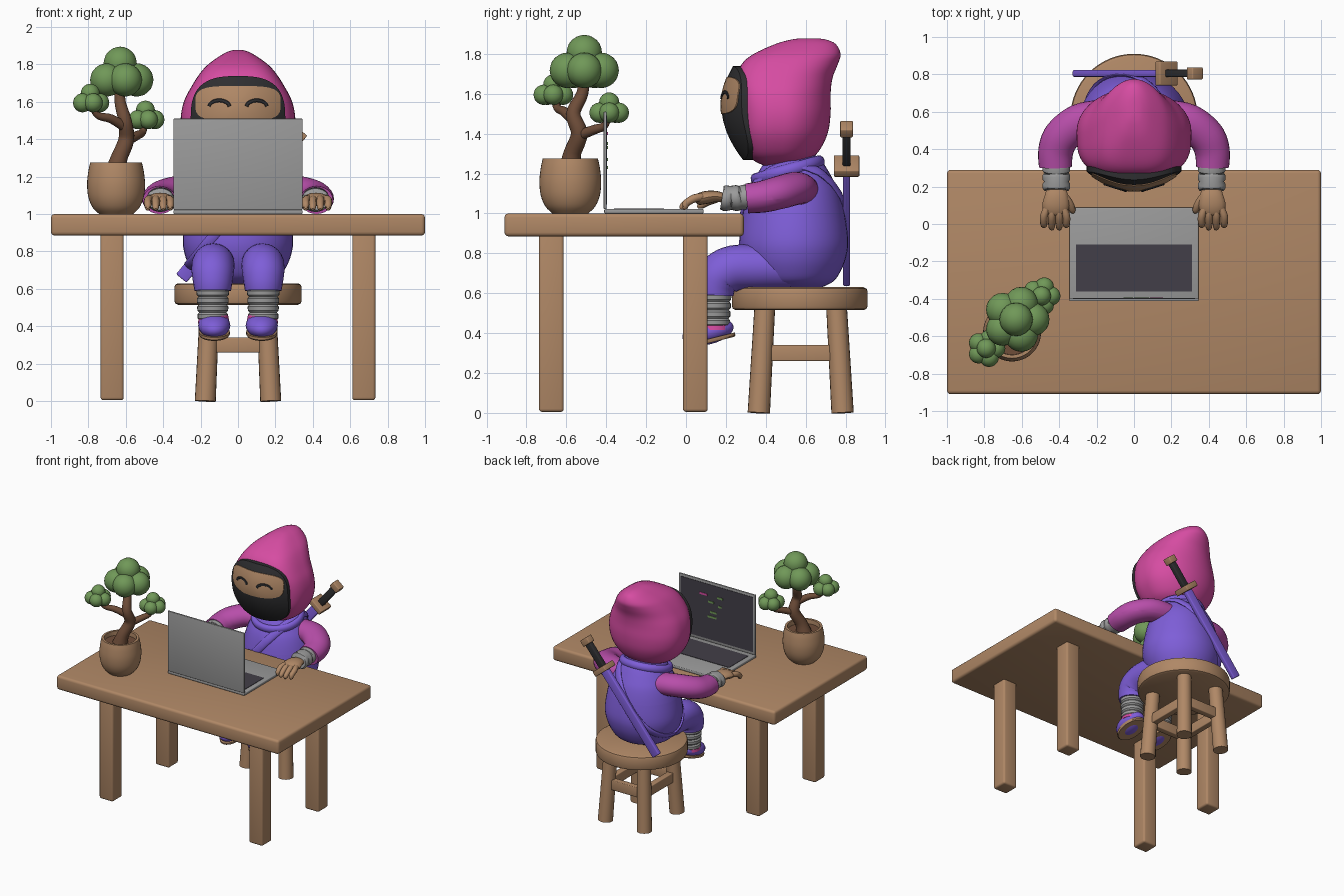
import bpy, bmesh, math
from math import sin, cos, pi, radians
from mathutils import Vector, Matrix

if "Cube" in bpy.data.objects:
    bpy.data.objects.remove(bpy.data.objects["Cube"])


def material(name, rgb):
    m = bpy.data.materials.new(name)
    m.diffuse_color = [((c / 255 + 0.055) / 1.055) ** 2.4 for c in rgb] + [1]
    m.use_nodes = True
    m.node_tree.nodes["Principled BSDF"].inputs["Base Color"].default_value = m.diffuse_color
    return m


TAN = material("tan", (176, 136, 102))
BROWN = material("dark_brown", (110, 77, 57))
GREEN = material("leaf_green", (112, 152, 88))
PINK = material("pink", (214, 76, 162))
ORCHID = material("orchid", (184, 78, 170))
PURPLE = material("purple", (156, 78, 186))
VIOLET = material("violet", (126, 94, 216))
GREY = material("grey", (155, 155, 155))
BLACK = material("black", (46, 46, 48))
SLATE = material("slate", (66, 63, 72))


def add(name, bm, *mats):
    bmesh.ops.recalc_face_normals(bm, faces=bm.faces)
    me = bpy.data.meshes.new(name)
    bm.to_mesh(me)
    bm.free()
    for m in mats:
        me.materials.append(m)
    ob = bpy.data.objects.new(name, me)
    bpy.context.collection.objects.link(ob)
    return ob


def box(name, lo, hi, mat, bevel=0.0, tilt=None):
    lo, hi = Vector(lo), Vector(hi)
    bm = bmesh.new()
    size = Matrix.Diagonal((*(hi - lo), 1))
    bmesh.ops.create_cube(bm, size=1, matrix=Matrix.Translation((lo + hi) / 2) @ size)
    if bevel:
        bmesh.ops.bevel(bm, geom=bm.edges[:], offset=bevel, segments=3, profile=0.5, affect='EDGES')
    if tilt:
        bm.transform(tilt)
    return add(name, bm, mat)


def loft(name, rings, mat, closed=False):
    bm = bmesh.new()
    vs = [[bm.verts.new(p) for p in r] for r in rings]
    n = len(vs[0])
    for a, b in zip(vs, vs[1:] + (vs[:1] if closed else [])):
        for i in range(n):
            bm.faces.new((a[i], a[(i + 1) % n], b[(i + 1) % n], b[i]))
    if not closed:
        bm.faces.new(vs[0])
        bm.faces.new(vs[-1])
    return add(name, bm, mat)


def smooth(pts, k=5):
    """Catmull-Rom through tuples of any length."""
    p = [pts[0]] + list(pts) + [pts[-1]]
    out = []
    for i in range(1, len(p) - 2):
        for j in range(k):
            t = j / k
            out.append(tuple(0.5 * (2 * b + (c - a) * t + (2 * a - 5 * b + 4 * c - d) * t * t
                                    + (3 * b - a - 3 * c + d) * t ** 3)
                             for a, b, c, d in zip(p[i - 1], p[i], p[i + 1], p[i + 2])))
    return out + [tuple(pts[-1])]


def tube(name, pts, mat, ref=(0, 0, 1), n=16, flat=(1, 1), closed=False):
    """Sweep an ellipse along (x, y, z, radius) points."""
    rings, ref, m = [], Vector(ref), len(pts)
    for i, p in enumerate(pts):
        a, b = (pts[i - 1], pts[(i + 1) % m]) if closed else (pts[max(i - 1, 0)], pts[min(i + 1, m - 1)])
        t = (Vector(b[:3]) - Vector(a[:3])).normalized()
        u = t.cross(ref).normalized()
        v = u.cross(t)
        rings.append([Vector(p[:3]) + p[3] * (u * cos(2 * pi * j / n) * flat[0] + v * sin(2 * pi * j / n) * flat[1])
                      for j in range(n)])
    return loft(name, rings, mat, closed)


def lathe(name, prof, cx, cy, mat, sx=1, n=40):
    return loft(name, [[(cx + sx * r * cos(2 * pi * j / n), cy + r * sin(2 * pi * j / n), z) for j in range(n)]
                       for r, z in prof], mat)


def cut_colours(ob, axis, levels, mats):
    """Cut clean lines across an axis and colour the slices upwards."""
    bm = bmesh.new()
    bm.from_mesh(ob.data)
    no = [0, 0, 0]
    no[axis] = 1
    for h in levels:
        bmesh.ops.bisect_plane(bm, geom=bm.verts[:] + bm.edges[:] + bm.faces[:], plane_co=[h * c for c in no], plane_no=no)
    for f in bm.faces:
        f.material_index = sum(f.calc_center_median()[axis] > h for h in levels)
    bm.to_mesh(ob.data)
    bm.free()
    ob.data.materials.clear()
    for m in mats:
        ob.data.materials.append(m)


# Table
box("table_top", (-1, -0.91, 0.885), (1, 0.29, 1.0), TAN, 0.02)
for s in (-1, 1):
    for y in (-0.675, 0.047):
        box("table_leg", (s * 0.673 - 0.062, y - 0.062, 0.005), (s * 0.673 + 0.062, y + 0.062, 0.9), TAN, 0.015)

# Stool
lathe("stool_seat", [(0.32, 0.515), (0.335, 0.522), (0.34, 0.535), (0.34, 0.61), (0.335, 0.623), (0.32, 0.63)], 0, 0.57, TAN, n=64)
for s in (-1, 1):
    for q in (-1, 1):
        tube("stool_leg", [(s * 0.175, 0.575 + q * 0.21, 0, 0.056), (s * 0.15, 0.575 + q * 0.18, 0.53, 0.052)], TAN, (0, 1, 0), 20)
    box("stool_side_rung", (s * 0.16 - 0.025, 0.39, 0.26), (s * 0.16 + 0.025, 0.76, 0.34), TAN, 0.006)
    box("stool_cross_rung", (-0.16, 0.55 + s * 0.195, 0.26), (0.16, 0.6 + s * 0.195, 0.34), TAN, 0.006)

# Laptop
box("laptop_base", (-0.345, -0.41, 1.0), (0.345, 0.088, 1.022), GREY, 0.006)
box("laptop_lid", (-0.345, -0.413, 1.022), (0.345, -0.398, 1.51), GREY, 0.005)
box("keyboard", (-0.31, -0.36, 1.02), (0.31, -0.11, 1.025), SLATE)
box("screen", (-0.325, -0.4, 1.045), (0.325, -0.395, 1.49), SLATE)
for x, z, w, m in ((0.12, 1.40, 0.07, PINK), (-0.03, 1.40, 0.05, GREEN), (0.05, 1.35, 0.05, GREEN), (-0.03, 1.33, 0.03, GREEN),
                   (0.03, 1.27, 0.06, GREEN), (0.04, 1.23, 0.08, GREEN)):
    box("code_line", (x - w / 2, -0.397, z - 0.008), (x + w / 2, -0.392, z + 0.008), m)

# Potted tree
px, py = -0.652, -0.58
lathe("pot", smooth([(0.09, 1.0), (0.125, 1.035), (0.148, 1.09), (0.155, 1.16), (0.148, 1.23), (0.138, 1.275)], 4)
      + [(0.12, 1.275), (0.118, 1.23)], px, py, TAN)
lathe("soil", [(0.12, 1.225), (0.119, 1.24)], px, py, BROWN)
for name, path in (
        ("trunk", [(-0.655, -0.58, 1.22, 0.06), (-0.635, -0.57, 1.3, 0.045), (-0.597, -0.535, 1.4, 0.042),
                   (-0.605, -0.565, 1.5, 0.036), (-0.63, -0.52, 1.6, 0.03), (-0.63, -0.51, 1.7, 0.025)]),
        ("left_branch", [(-0.61, -0.565, 1.47, 0.028), (-0.68, -0.61, 1.51, 0.024), (-0.75, -0.645, 1.53, 0.02), (-0.79, -0.665, 1.6, 0.018)]),
        ("right_branch", [(-0.6, -0.54, 1.39, 0.028), (-0.54, -0.46, 1.42, 0.024), (-0.51, -0.41, 1.44, 0.02), (-0.495, -0.385, 1.5, 0.018)])):
    tube(name, smooth(path), BROWN, (0.3, 1, 0))
for name, c, s in (("top_leaves", (-0.63, -0.51, 1.735), 0.178), ("left_leaves", (-0.79, -0.665, 1.605), 0.102),
                   ("right_leaves", (-0.495, -0.385, 1.515), 0.102)):
    bm = bmesh.new()
    blobs = [(0, 0, 0.4, 0.5), (0, 0, 0, 0.55)] + [(0.5 * cos(a * 2 * pi / 5), 0.5 * sin(a * 2 * pi / 5), -0.1, 0.5) for a in range(5)]
    for x, y, z, r in blobs:
        bmesh.ops.create_icosphere(bm, subdivisions=3, radius=r * s, matrix=Matrix.Translation(Vector(c) + s * Vector((x, y, z))))
    add(name, bm, GREEN)

# Tunic body with colour bands
BANDS, BAND_MATS = (0.86, 1.0, 1.165), (VIOLET, PURPLE, ORCHID, PINK)
BY, BX = 0.54, 1.08
profile = smooth([(0.13, 0.625), (0.2, 0.66), (0.24, 0.72), (0.265, 0.79), (0.273, 0.87), (0.255, 1.0),
                  (0.23, 1.1), (0.2, 1.165), (0.15, 1.25), (0.1, 1.3)], 4)
cut_colours(lathe("tunic", profile, 0, BY, VIOLET, BX), 2, BANDS, BAND_MATS)


def body_radius(z):
    for (r0, z0), (r1, z1) in zip(profile, profile[1:]):
        if z0 <= z <= z1:
            return r0 + (r1 - r0) * (z - z0) / (z1 - z0)
    return 0


# Chest strap, wrapped round the body in the sword's plane, and collar
d = Vector((0.634, 0, 0.773))
strap = []
for i in range(64):
    t = 2 * pi * i / 64
    v, k = d * cos(t) + Vector((0, sin(t), 0)), 0.05
    while math.hypot(v.x * k / BX, v.y * k) < body_radius(1.04 + v.z * k):
        k += 0.004
    strap.append((v.x * k, BY + v.y * k, 1.04 + v.z * k, 0.03))
tube("chest_strap", strap, VIOLET, (-d.z, 0, d.x), 12, (0.4, 1), True)
tube("collar", [(0.18 * cos(a * pi / 24), 0.51 + 0.16 * sin(a * pi / 24), 1.215 + 0.045 * sin(a * pi / 24), 0.032) for a in range(48)],
     VIOLET, (0, -0.27, 0.96), 12, (0.8, 1), True)

# Hood: stacked sections (z, front y, back y, half width), squarer in front
sections = smooth([(1.24, 0.39, 0.55, 0.1), (1.265, 0.34, 0.61, 0.175), (1.31, 0.3, 0.665, 0.235), (1.4, 0.27, 0.71, 0.29),
                   (1.5, 0.26, 0.725, 0.307), (1.6, 0.25, 0.725, 0.29), (1.68, 0.25, 0.735, 0.25), (1.75, 0.28, 0.762, 0.205),
                   (1.8, 0.34, 0.775, 0.16), (1.85, 0.45, 0.75, 0.09), (1.872, 0.53, 0.70, 0.045), (1.878, 0.58, 0.65, 0.015)], 4)
rings = []
for z, f, b, w in sections:
    ring = []
    for j in range(56):
        c, s = cos(2 * pi * j / 56), sin(2 * pi * j / 56)
        e = 0.62 if s < 0 else 1.0
        ring.append((math.copysign(abs(c) ** e, c) * w, (f + b) / 2 + math.copysign(abs(s) ** e, s) * (b - f) / 2, z))
    rings.append(ring)
loft("hood", rings, PINK)


# Face: domed mask, skin window and smiling eyes
def face_y(x, z):
    return 0.178 + 0.115 * ((x / 0.27) ** 2 + ((z - 1.54) / 0.28) ** 2)


def face_patch(name, cz, hx, hz, e, off, back, mat):
    rows = []
    for k in (0.05, 0.2, 0.4, 0.6, 0.8, 0.93, 1.0, 1.0):
        row = []
        for j in range(64):
            c, s = cos(2 * pi * j / 64), sin(2 * pi * j / 64)
            x, z = k * hx * math.copysign(abs(c) ** e, c), cz + k * hz * math.copysign(abs(s) ** e, s)
            row.append((x, face_y(x, z) - off + (back if len(rows) == 7 else 0), z))
        rows.append(row)
    loft(name, rows, mat)


face_patch("mask", 1.503, 0.253, 0.235, 0.7, 0, 0.12, BLACK)
face_patch("face_skin", 1.592, 0.228, 0.093, 0.55, 0.005, 0.02, TAN)
for s in (-1, 1):
    arc = []
    for i in range(13):
        a = pi * (0.04 + 0.92 * i / 12)
        x, z = s * 0.1 + 0.055 * cos(a), 1.572 + 0.036 * sin(a)
        arc.append((x, face_y(x, z) - 0.006, z, 0.010))
    tube("eye", arc, BLACK, (0, 1, 0), 8, (1, 0.6))

for s in (-1, 1):
    # Arms, wrist wraps and hands
    sleeve = smooth([(s * 0.17, 0.57, 1.12, 0.095), (s * 0.29, 0.545, 1.125, 0.098), (s * 0.385, 0.47, 1.105, 0.098),
                     (s * 0.418, 0.39, 1.085, 0.094), (s * 0.42, 0.305, 1.075, 0.088)])
    cut_colours(tube("sleeve", sleeve, PINK, n=24, flat=(1, 0.85)), 2, (1.07,), (ORCHID, PINK))
    wrap = [(s * 0.415, 0.32 - 0.0117 * i, 1.078 + 0.004 * sin(i), 0.066 + (0.008 if i % 4 in (1, 2, 3) else 0)) for i in range(13)]
    tube("wrist_wrap", wrap, GREY, n=24, flat=(1, 0.85))
    palm = smooth([(s * 0.413, 0.2, 1.075, 0.05), (s * 0.415, 0.15, 1.085, 0.062), (s * 0.418, 0.1, 1.08, 0.072),
                   (s * 0.42, 0.06, 1.07, 0.062), (s * 0.42, 0.045, 1.065, 0.03)], 4)
    tube("palm", palm, TAN, flat=(1, 0.45))
    for k, (x, y) in enumerate(((0.362, -0.015), (0.4, -0.03), (0.44, -0.03), (0.482, -0.015))):
        x0 = 0.42 + (x - 0.42) * 0.75
        tube("finger", smooth([(s * x0, 0.08, 1.082, 0.02), (s * x, 0.04, 1.075, 0.021), (s * x, 0.0, 1.05, 0.019),
                               (s * x, y + 0.01, 1.032, 0.016), (s * x, y, 1.024, 0.007)], 3), TAN, n=10)
    tube("thumb", smooth([(s * 0.375, 0.15, 1.075, 0.022), (s * 0.345, 0.11, 1.06, 0.021), (s * 0.33, 0.075, 1.04, 0.018),
                          (s * 0.325, 0.06, 1.03, 0.008)], 3), TAN, n=10)

    # Legs, shin wraps and shoes
    tube("trouser_leg", smooth([(s * 0.12, 0.52, 0.73, 0.11), (s * 0.13, 0.36, 0.73, 0.113), (s * 0.133, 0.24, 0.725, 0.115),
                                (s * 0.135, 0.17, 0.69, 0.113), (s * 0.135, 0.145, 0.64, 0.106), (s * 0.135, 0.14, 0.59, 0.098)]),
         VIOLET, (1, 0, 0), 24)
    tube("shin_wrap", [(s * 0.135, 0.14, 0.6 - 0.0105 * i, 0.079 - 0.0005 * i + (0.009 if i % 4 else 0)) for i in range(17)],
         GREY, (1, 0, 0), 24)
    tilt = Matrix.Translation((s * 0.127, 0.11, 0.405)) @ Matrix.Rotation(radians(14), 4, 'X')
    bm = bmesh.new()
    bmesh.ops.create_uvsphere(bm, u_segments=24, v_segments=14, radius=1, matrix=tilt @ Matrix.Diagonal((0.086, 0.132, 0.062, 1)))
    cut_colours(add("shoe", bm, PINK), 1, (0.06,), (VIOLET, PINK))
    sole = lathe("sole", [(0.122, -0.055), (0.13, -0.048), (0.13, -0.034)], 0, 0, TAN, 0.64, 32)
    sole.data.transform(tilt)
    tube("ankle", [(s * 0.132, 0.14, 0.46, 0.078), (s * 0.13, 0.14, 0.42, 0.084)], PINK, (1, 0, 0), 20)

# Sword slung across the back, built upright then tilted
lean = Matrix.Translation((-0.3, 0.805, 0.66)) @ Matrix.Rotation(math.atan2(d.x, d.z), 4, 'Y')
box("scabbard", (-0.036, -0.018, -0.005), (0.036, 0.018, 0.74), VIOLET, 0.008, lean)
box("sword_guard", (-0.062, -0.064, 0.725), (0.062, 0.064, 0.768), TAN, 0.006, lean)
box("sword_grip", (-0.027, -0.02, 0.765), (0.027, 0.02, 0.97), BLACK, 0.008, lean)
box("sword_pommel", (-0.037, -0.032, 0.96), (0.037, 0.032, 1.012), TAN, 0.006, lean)

# Smooth shading, hard edges kept
for ob in bpy.context.scene.objects:
    ob.select_set(True)
    bpy.context.view_layer.objects.active = ob
bpy.ops.object.shade_smooth_by_angle(angle=radians(38))
